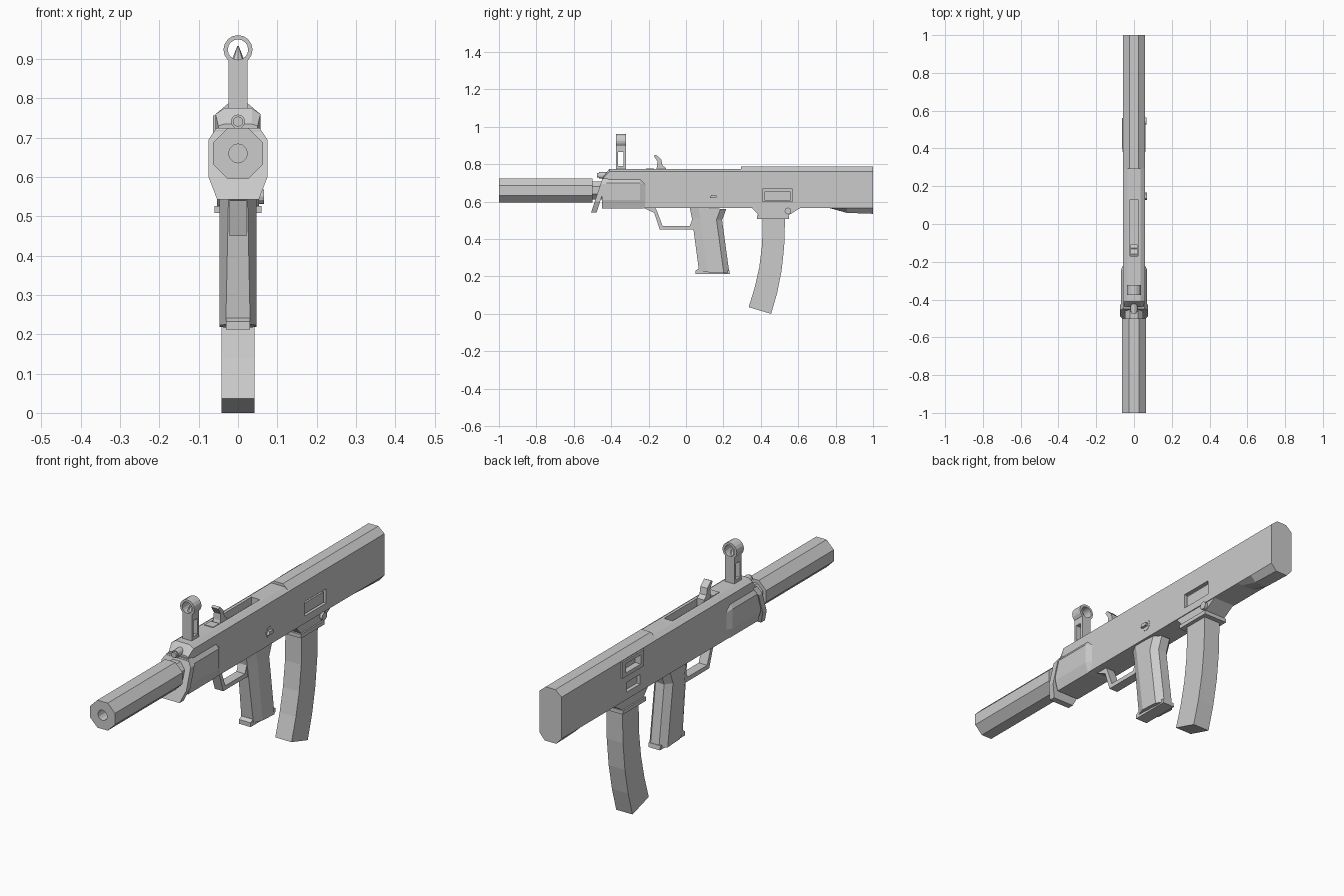
import bpy, bmesh, math
from mathutils import Matrix, Vector


def finish(name, bm):
    bmesh.ops.recalc_face_normals(bm, faces=bm.faces)
    me = bpy.data.meshes.new(name)
    bm.to_mesh(me)
    bm.free()
    ob = bpy.data.objects.new(name, me)
    bpy.context.collection.objects.link(ob)
    return ob


def loft(name, rings):
    bm = bmesh.new()
    vs = [[bm.verts.new(p) for p in r] for r in rings]
    n = len(rings[0])
    for a, b in zip(vs, vs[1:]):
        for i in range(n):
            j = (i + 1) % n
            bm.faces.new((a[i], a[j], b[j], b[i]))
    bm.faces.new(vs[0])
    bm.faces.new(vs[-1])
    return finish(name, bm)


def prism(name, yz, x0, x1):
    return loft(name, [[(x, y, z) for y, z in yz] for x in (x0, x1)])


def box(name, x, y, z):
    return prism(name, [(y[0], z[0]), (y[1], z[0]), (y[1], z[1]), (y[0], z[1])], *x)


def mirror(half):
    return half + [(-x, v) for x, v in reversed(half)]


def section(y, half):
    return [(x, y, z) for x, z in mirror(half)]


def tube(name, a, b, r1, r2=None, n=12, spin=0.0):
    """Cylinder or cone from point a to point b."""
    a, b = Vector(a), Vector(b)
    d = b - a
    bm = bmesh.new()
    m = (Matrix.Translation((a + b) / 2) @ d.to_track_quat('Z', 'Y').to_matrix().to_4x4()
         @ Matrix.Rotation(spin, 4, 'Z'))
    bmesh.ops.create_cone(bm, cap_ends=True, segments=n, radius1=r1,
                          radius2=r1 if r2 is None else r2, depth=d.length, matrix=m)
    return finish(name, bm)


def cut(ob, cutter):
    mod = ob.modifiers.new("cut", 'BOOLEAN')
    mod.object = cutter
    mod.operation = 'DIFFERENCE'
    mod.solver = 'EXACT'
    bpy.context.view_layer.objects.active = ob
    bpy.ops.object.modifier_apply(modifier=mod.name)
    bpy.data.objects.remove(cutter)


# Receiver: front half, with sloped nose and a slot for the cocking handle
front = [(0.035, 0.775), (0.057, 0.76), (0.057, 0.565)]
nose = [(0.035, 0.735), (0.05, 0.73), (0.05, 0.565)]
receiver = loft("receiver", [section(-0.44, nose), section(-0.41, front), section(0.295, front)])
cut(receiver, box("slot_cutter", (-0.022, 0.022), (-0.17, 0.13), (0.74, 0.8)))

# Stock: rear half with raised top and deeper heel
def stock_section(y, bottom):
    return section(y, [(0.025, 0.787), (0.057, 0.76), (0.057, 0.5655), (0.03, bottom)])

stock = loft("stock", [stock_section(0.295, 0.565), stock_section(0.77, 0.565),
                       stock_section(0.86, 0.54), stock_section(1.0, 0.535)])
cut(stock, box("right_port_cutter", (0.04, 0.1), (0.41, 0.57), (0.6, 0.667)))
cut(stock, box("left_port_cutter", (-0.1, -0.04), (0.42, 0.52), (0.6, 0.645)))
box("port_cover", (0.03, 0.05), (0.42, 0.56), (0.605, 0.655))

# Ejection frame on the left side
frame = box("ejection_frame", (-0.064, -0.045), (0.4, 0.56), (0.68, 0.757))
for ob in (frame, stock):
    cut(ob, box("frame_cutter", (-0.1, -0.035), (0.425, 0.535), (0.697, 0.74)))

# Handguard and slanted front flange
guard = [(0.056, 0.72), (0.07, 0.70), (0.07, 0.61), (0.057, 0.563)]
tail = [(0.054, 0.70), (0.0565, 0.69), (0.0565, 0.61), (0.054, 0.566)]
loft("handguard", [section(-0.45, guard), section(-0.245, guard), section(-0.215, tail)])
plate = mirror([(0.055, 0.725), (0.075, 0.695), (0.075, 0.60), (0.053, 0.543)])
loft("front_flange", [[(x, y0 + (z - 0.543) * 0.33, z) for x, z in plate] for y0 in (-0.507, -0.478)])

# Suppressor, barrel and gas knob
suppressor = tube("suppressor", (0, -1, 0.66), (0, -0.5, 0.66), 0.0695, n=8, spin=math.pi / 8)
cut(suppressor, tube("bore_cutter", (0, -1.05, 0.66), (0, -0.75, 0.66), 0.024))
tube("barrel", (0, -0.51, 0.66), (0, -0.42, 0.66), 0.052, n=8, spin=math.pi / 8)
tube("gas_knob", (0, -0.465, 0.741), (0, -0.41, 0.741), 0.018)
tube("gas_knob_tip", (0, -0.475, 0.741), (0, -0.46, 0.741), 0.013)

# Front sight: windowed post, ring and pin
post = box("sight_post", (-0.024, 0.024), (-0.375, -0.322), (0.765, 0.897))
cut(post, box("window_cutter", (-0.1, 0.1), (-0.363, -0.334), (0.79, 0.865)))
ring = tube("sight_ring", (0, -0.375, 0.924), (0, -0.322, 0.924), 0.037, n=16)
cut(ring, tube("ring_cutter", (0, -0.4, 0.924), (0, -0.3, 0.924), 0.026, n=16))
tube("sight_pin", (0, -0.348, 0.892), (0, -0.348, 0.933), 0.018, 0.002, n=8)

# Cocking handle
prism("cocking_handle", [(-0.17, 0.745), (-0.155, 0.785), (-0.153, 0.815), (-0.172, 0.845), (-0.16, 0.851),
                         (-0.132, 0.825), (-0.126, 0.795), (-0.108, 0.78), (-0.108, 0.745)], -0.018, 0.018)
box("handle_stop", (-0.022, 0.022), (-0.215, -0.17), (0.76, 0.778))

# Trigger guard: outer and inner path joined into a strap
outer = [(-0.235, 0.57), (-0.17, 0.54), (-0.14, 0.45), (0.05, 0.45)]
inner = [(0.05, 0.51), (0.035, 0.51), (0.02, 0.47), (-0.125, 0.47), (-0.155, 0.55), (-0.165, 0.57)]
prism("trigger_guard", outer + inner, -0.022, 0.022)

# Pistol grip with a toe at the base
loft("grip", [[(x, y, z + (y - yf) * -0.05) for x, y in
               mirror([(fw, yf), (0.047, yf + 0.045), (0.047, yb - 0.03), (0.022, yb)])]
              for z, yf, yb, fw in ((0.57, 0.02, 0.215, 0.024), (0.51, 0.032, 0.193, 0.025),
                                    (0.225, 0.07, 0.232, 0.031))])
prism("grip_toe", [(0.05, 0.212), (0.05, 0.232), (0.075, 0.245), (0.232, 0.232), (0.235, 0.212)], -0.03, 0.03)

# Magazine well, lip and curved magazine
prism("magazine_well", [(0.345, 0.575), (0.39, 0.525), (0.545, 0.525), (0.625, 0.575)], -0.053, 0.053)
box("well_lip", (-0.06, 0.06), (0.38, 0.552), (0.508, 0.526))
loft("magazine", [[(s * 0.042, y, z) for s, y, z in ((-1, yf, zf), (1, yf, zf), (1, yb, zb), (-1, yb, zb))]
                  for yf, zf, yb, zb in ((0.41, 0.53, 0.53, 0.53), (0.407, 0.37, 0.525, 0.36),
                                         (0.392, 0.25, 0.511, 0.23), (0.367, 0.14, 0.487, 0.11),
                                         (0.335, 0.036, 0.455, 0.0))])

# Selector and magazine release on the right side
tube("selector_disc", (0.05, 0.15, 0.627), (0.0585, 0.15, 0.627), 0.025)
prism("selector_lever", [(0.128, 0.62), (0.16, 0.62), (0.166, 0.628), (0.16, 0.636), (0.135, 0.636)], 0.05, 0.07)
tube("magazine_release", (0.045, 0.545, 0.55), (0.066, 0.545, 0.55), 0.018)
